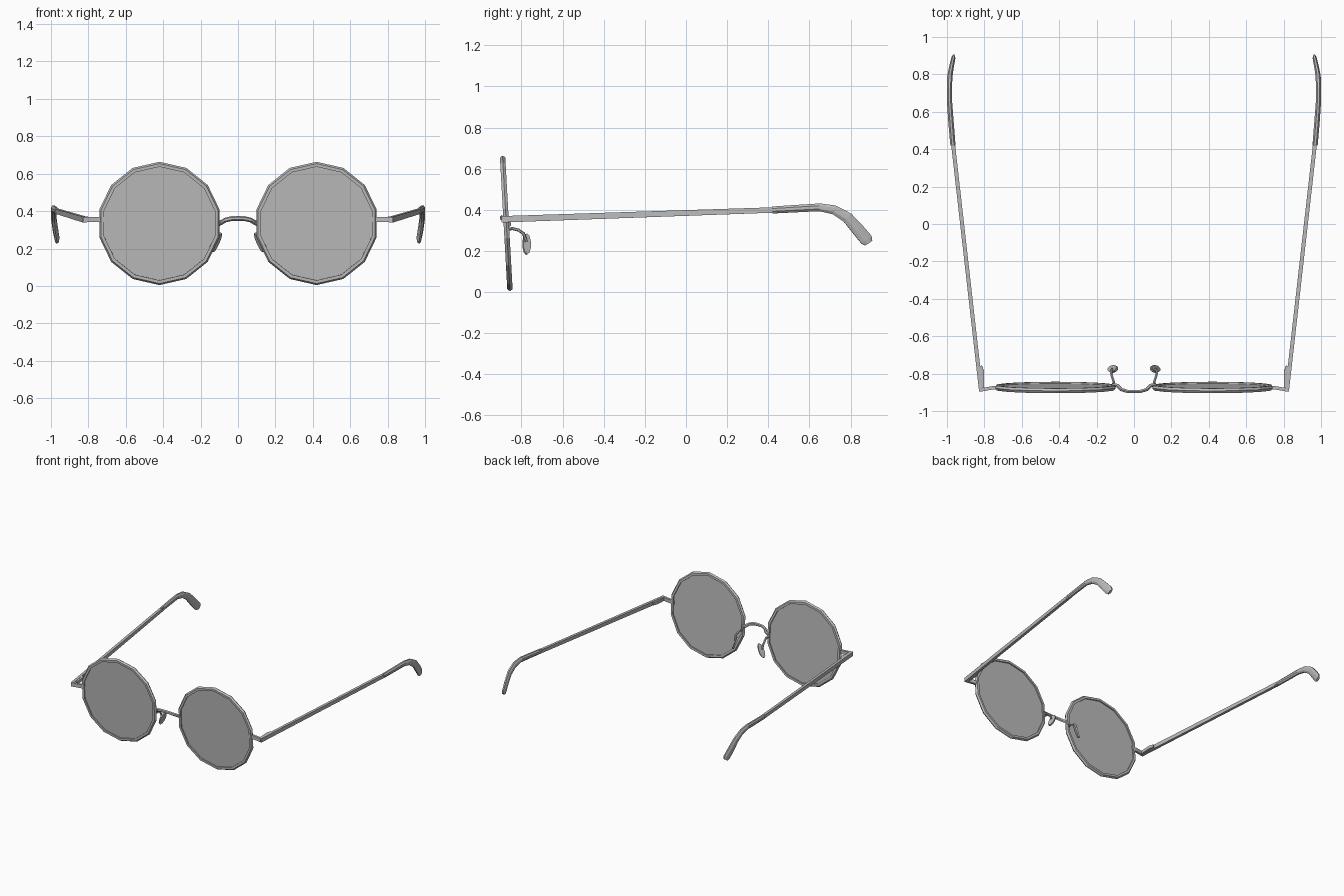
import bpy, bmesh, math
from mathutils import Vector, Matrix

if "Cube" in bpy.data.objects:
    bpy.data.objects.remove(bpy.data.objects["Cube"])


def material(name, value):
    mat = bpy.data.materials.new(name)
    mat.use_nodes = True
    col = (value, value, value, 1)
    mat.diffuse_color = col
    mat.node_tree.nodes["Principled BSDF"].inputs["Base Color"].default_value = col
    return mat


GREY = material("plain_grey", 0.5)


def finish(name, bm):
    bmesh.ops.recalc_face_normals(bm, faces=bm.faces)
    mesh = bpy.data.meshes.new(name)
    bm.to_mesh(mesh)
    bm.free()
    mesh.materials.append(GREY)
    obj = bpy.data.objects.new(name, mesh)
    bpy.context.collection.objects.link(obj)
    return obj


def bridge_rings(bm, rings, closed=False):
    pairs = list(zip(rings, rings[1:]))
    if closed:
        pairs.append((rings[-1], rings[0]))
    for a, b in pairs:
        for i in range(len(a)):
            j = (i + 1) % len(a)
            bm.faces.new((a[i], a[j], b[j], b[i]))
    if not closed:
        bm.faces.new(rings[0])
        bm.faces.new(rings[-1])


def sweep(name, points, sizes, sides, mirror=1):
    """Tube along points; sizes are (width, height) per point."""
    bm = bmesh.new()
    pts = [Vector((p[0] * mirror, p[1], p[2])) for p in points]
    # corner radius grows so that flats of a four-sided bar keep their size
    grow = 1 / math.cos(math.pi / sides)
    rings = []
    for k, p in enumerate(pts):
        ahead = pts[min(k + 1, len(pts) - 1)] - p
        behind = p - pts[max(k - 1, 0)]
        t = (ahead.normalized() + behind.normalized()).normalized()
        side = t.cross(Vector((0, 0, 1))).normalized()
        up = side.cross(t)
        w, h = sizes[k] if len(sizes) > 1 else sizes[0]
        ring = []
        for i in range(sides):
            a = 2 * math.pi * (i + 0.5) / sides
            ring.append(bm.verts.new(p + side * math.cos(a) * w * grow / 2
                                     + up * math.sin(a) * h * grow / 2))
        rings.append(ring)
    bridge_rings(bm, rings)
    return finish(name, bm)


SEGS = 14
TILT = math.radians(3.2)


def place_front(obj, mirror):
    obj.matrix_world = (Matrix.Translation((0.42 * mirror, -0.874, 0.334))
                        @ Matrix.Rotation(TILT, 4, "X"))


def ring_of(bm, profile):
    rings = []
    for s in range(SEGS):
        a = 2 * math.pi * s / SEGS
        rings.append([bm.verts.new((r * math.sin(a), y, r * math.cos(a)))
                      for r, y in profile])
    return rings


for mirror, label in ((1, "left"), (-1, "right")):
    # faceted rim with a ridged outer edge
    bm = bmesh.new()
    profile = [(0.33, 0), (0.321, 0.013), (0.304, 0.013),
               (0.304, -0.013), (0.321, -0.013)]
    bridge_rings(bm, ring_of(bm, profile), closed=True)
    place_front(finish(label + "_rim", bm), mirror)

    # flat lens
    bm = bmesh.new()
    columns = ring_of(bm, [(0.308, -0.004), (0.308, 0.004)])
    bridge_rings(bm, [list(c) for c in zip(*columns)])
    place_front(finish(label + "_lens", bm), mirror)

    # end piece joining rim to temple
    sweep(label + "_end_piece",
          [(0.71, -0.875, 0.355), (0.755, -0.876, 0.355), (0.825, -0.888, 0.355)],
          [(0.018, 0.028)], 4, mirror)

    # hinge block on the inside of the temple
    sweep(label + "_hinge",
          [(0.813, -0.875, 0.355), (0.812, -0.84, 0.356),
           (0.812, -0.79, 0.359), (0.822, -0.76, 0.36)],
          [(0.02, 0.024)], 4, mirror)

    # long straight temple
    sweep(label + "_temple",
          [(0.818, -0.893, 0.354), (0.97, 0.45, 0.4)],
          [(0.021, 0.031), (0.021, 0.026)], 4, mirror)

    # thicker ear tip that curves down
    sweep(label + "_ear_tip",
          [(0.968, 0.42, 0.399), (0.978, 0.54, 0.406), (0.986, 0.65, 0.412),
           (0.987, 0.72, 0.4), (0.985, 0.785, 0.362), (0.977, 0.835, 0.305),
           (0.968, 0.877, 0.255), (0.966, 0.888, 0.238)],
          [(0.028, 0.034), (0.029, 0.036), (0.028, 0.038), (0.028, 0.045),
           (0.027, 0.053), (0.025, 0.06), (0.022, 0.062), (0.018, 0.042)], 8, mirror)

    # nose pad wire
    sweep(label + "_pad_arm",
          [(0.115, -0.865, 0.305), (0.108, -0.845, 0.309), (0.118, -0.815, 0.302),
           (0.122, -0.79, 0.285), (0.118, -0.777, 0.245)],
          [(0.013, 0.013)], 6, mirror)

    # oval nose pad, leaning outward at the bottom
    bm = bmesh.new()
    faces = []
    for x in (-0.006, 0.006):
        faces.append([bm.verts.new((x, 0.021 * math.cos(a), 0.056 * math.sin(a)))
                      for a in [2 * math.pi * (i + 0.5) / 10 for i in range(10)]])
    bridge_rings(bm, faces)
    pad = finish(label + "_nose_pad", bm)
    pad.matrix_world = (Matrix.Translation((0.113 * mirror, -0.775, 0.233))
                        @ Matrix.Rotation(-0.42 * mirror, 4, "Y")
                        @ Matrix.Rotation(0.45 * mirror, 4, "Z"))

# arched bridge
half = [(0.115, -0.86, 0.328), (0.09, -0.863, 0.338), (0.068, -0.885, 0.352),
        (0.035, -0.895, 0.36)]
arch = half + [(0, -0.896, 0.361)] + [(-x, y, z) for x, y, z in reversed(half)]
sweep("bridge", arch, [(0.017, 0.022)], 6)
